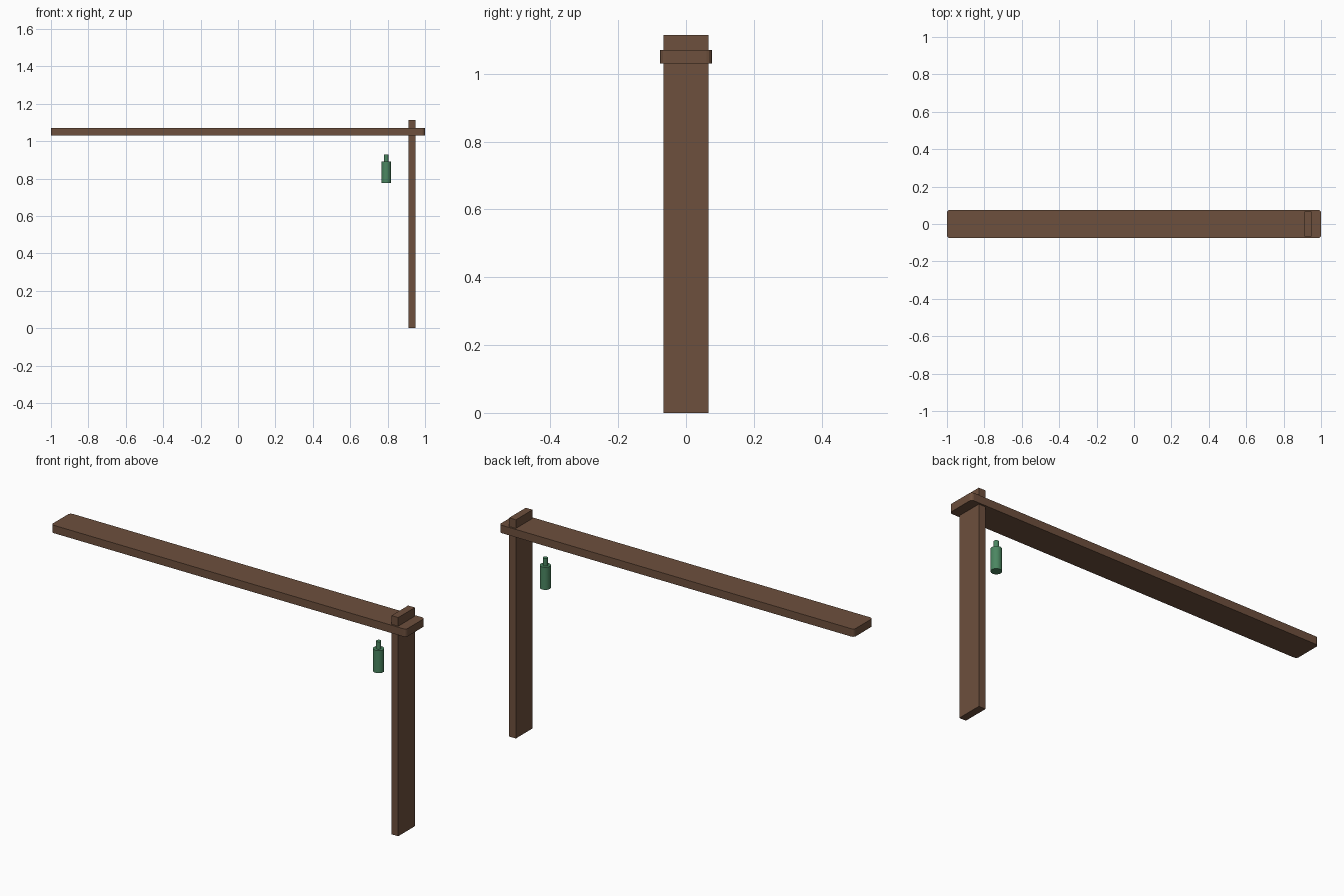
import bpy, bmesh, math

if "Cube" in bpy.data.objects:
    bpy.data.objects.remove(bpy.data.objects["Cube"])

def material(name, rgb):
    m = bpy.data.materials.new(name)
    m.diffuse_color = (*rgb, 1)
    m.use_nodes = True
    m.node_tree.nodes["Principled BSDF"].inputs["Base Color"].default_value = m.diffuse_color
    return m

wood = material("wood", (0.155, 0.08, 0.047))
glass = material("green_glass", (0.07, 0.24, 0.12))

def box(name, lo, hi, round_corners=0):
    """Box between two corners, optionally with rounded upright edges."""
    bpy.ops.mesh.primitive_cube_add(size=1, location=[(a + b) / 2 for a, b in zip(lo, hi)])
    ob = bpy.context.object
    ob.name = name
    ob.scale = [b - a for a, b in zip(lo, hi)]
    bpy.ops.object.transform_apply(location=False, rotation=False, scale=True)
    if round_corners:
        bm = bmesh.new()
        bm.from_mesh(ob.data)
        upright = [e for e in bm.edges
                   if (e.verts[0].co.xy - e.verts[1].co.xy).length < 1e-5]
        bmesh.ops.bevel(bm, geom=upright, offset=round_corners, segments=3,
                        profile=0.5, affect='EDGES')
        bm.to_mesh(ob.data)
        bm.free()
    ob.data.materials.append(wood)
    return ob

def lathe(name, profile, loc, sides, mat):
    """Revolve (radius, height) points and cap both ends."""
    bm = bmesh.new()
    rings = [[bm.verts.new((r * math.cos(2 * math.pi * i / sides),
                            r * math.sin(2 * math.pi * i / sides), z))
              for i in range(sides)] for r, z in profile]
    for a, b in zip(rings, rings[1:]):
        for i in range(sides):
            j = (i + 1) % sides
            bm.faces.new((a[i], a[j], b[j], b[i]))
    bm.faces.new(rings[0][::-1])
    bm.faces.new(rings[-1])
    me = bpy.data.meshes.new(name)
    bm.to_mesh(me)
    bm.free()
    ob = bpy.data.objects.new(name, me)
    ob.location = loc
    me.materials.append(mat)
    bpy.context.collection.objects.link(ob)
    bpy.ops.object.select_all(action='DESELECT')
    bpy.context.view_layer.objects.active = ob
    ob.select_set(True)
    bpy.ops.object.shade_smooth_by_angle(angle=math.radians(35))
    return ob

# Long plank with rounded corners, pierced by one upright board
box("shelf_plank", (-1, -0.076, 1.03), (1, 0.076, 1.07), 0.015)
box("end_post", (0.912, -0.067, 0), (0.95, 0.067, 1.114))

# Small bottle beneath the plank
lathe("bottle", [(0.026, 0), (0.026, 0.115), (0.012, 0.115), (0.012, 0.153)],
      (0.793, 0, 0.775), 16, glass)
